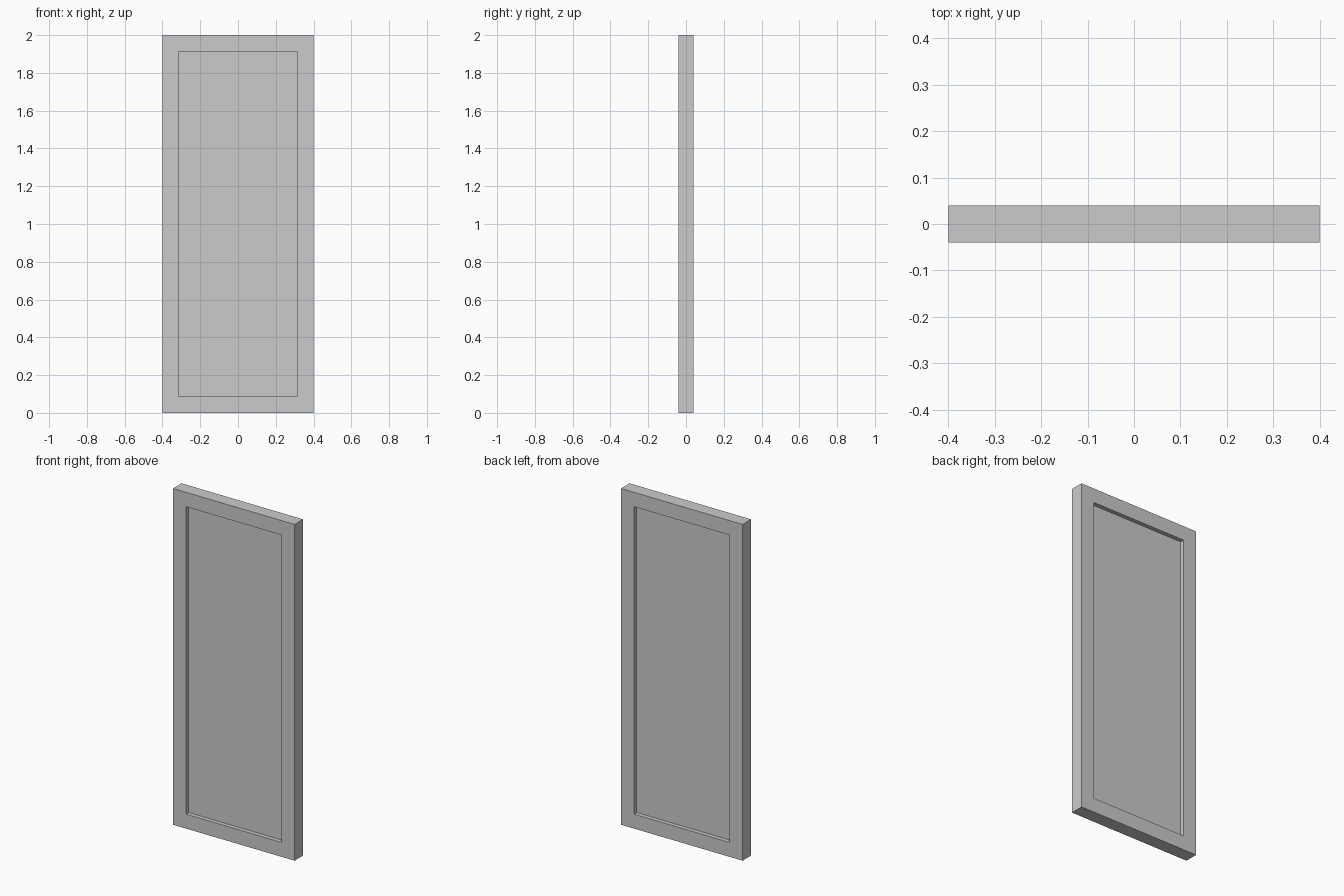
import bpy, bmesh
from mathutils import Matrix, Vector

if "Cube" in bpy.data.objects:
    bpy.data.objects.remove(bpy.data.objects["Cube"])

WIDTH, DEPTH, HEIGHT = 0.80, 0.08, 2.0
BORDER, RECESS = 0.086, 0.025

# Door slab
bm = bmesh.new()
bmesh.ops.create_cube(bm, size=1.0, matrix=Matrix.Translation((0, 0, HEIGHT / 2))
                      @ Matrix.Diagonal((WIDTH, DEPTH, HEIGHT, 1)))
bm.normal_update()

# Sunken panel on the front and the back
for side in (-1, 1):
    bm.normal_update()
    face = max(bm.faces, key=lambda f: f.normal.y * side * f.calc_area())
    bmesh.ops.inset_region(bm, faces=[face], thickness=BORDER, use_even_offset=True)
    panel = bmesh.ops.extrude_discrete_faces(bm, faces=[face])["faces"][0]
    bmesh.ops.translate(bm, verts=panel.verts, vec=Vector((0, -side * RECESS, 0)))

bmesh.ops.recalc_face_normals(bm, faces=bm.faces)
mesh = bpy.data.meshes.new("door_panel")
bm.to_mesh(mesh)
bm.free()
bpy.context.collection.objects.link(bpy.data.objects.new("door_panel", mesh))
